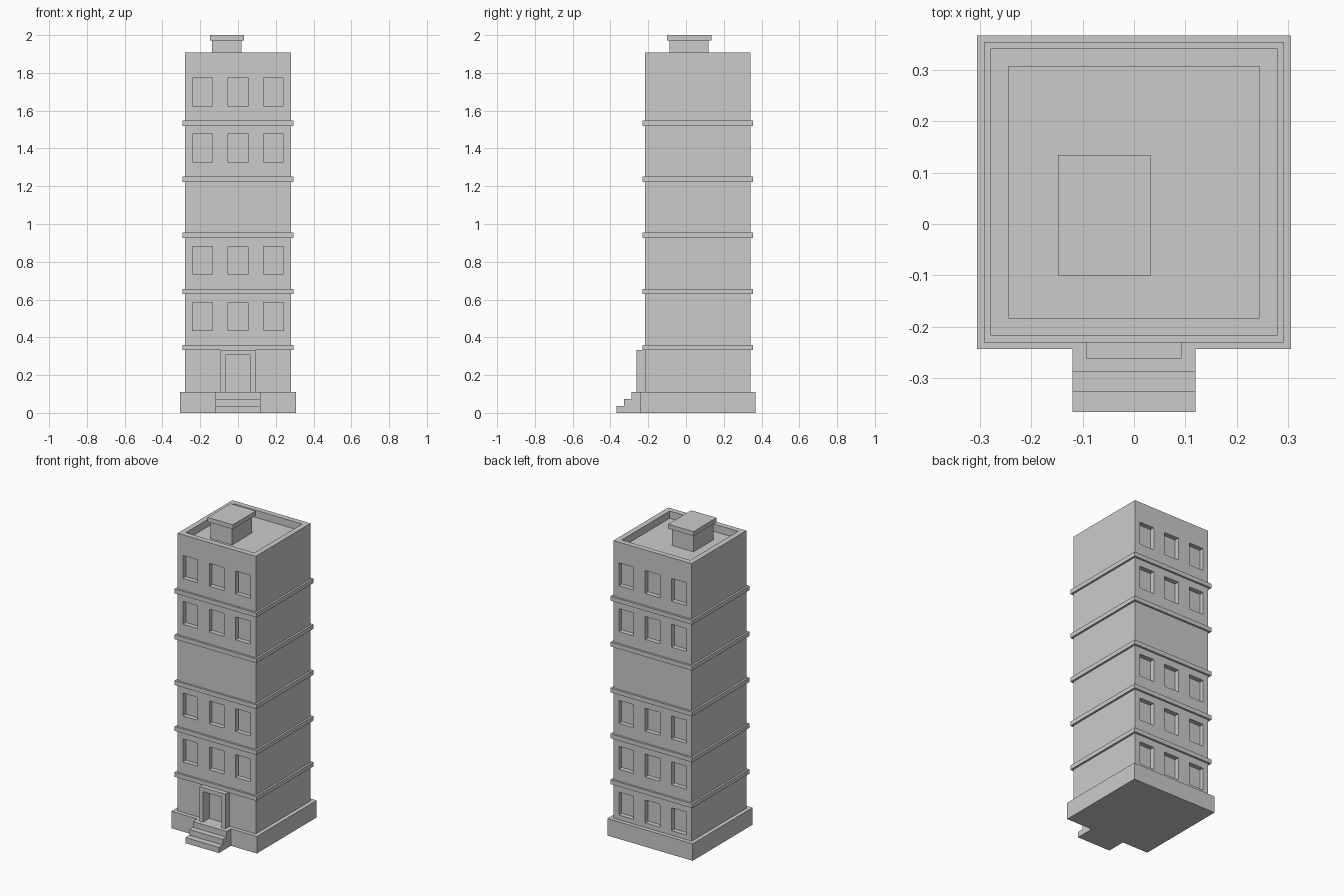
import bpy, bmesh
from mathutils import Matrix, Vector

if "Cube" in bpy.data.objects:
    bpy.data.objects.remove(bpy.data.objects["Cube"])

CY = 0.062          # centre of the tower in y
HALF = 0.28         # half width of the tower body
FLOOR = 0.297       # storey height
FRONT, BACK = CY - HALF, CY + HALF


def boxes(name, spans, cutter=False):
    """One object made of boxes given as (x0, x1, y0, y1, z0, z1)."""
    bm = bmesh.new()
    for x0, x1, y0, y1, z0, z1 in spans:
        mid = Vector((x0 + x1, y0 + y1, z0 + z1)) / 2
        size = (x1 - x0, y1 - y0, z1 - z0, 1)
        bmesh.ops.create_cube(bm, size=1, matrix=Matrix.Translation(mid) @ Matrix.Diagonal(size))
    mesh = bpy.data.meshes.new(name)
    bm.to_mesh(mesh)
    bm.free()
    ob = bpy.data.objects.new(name, mesh)
    bpy.context.collection.objects.link(ob)
    if cutter:
        ob.hide_render = True
        ob.display_type = 'WIRE'
    return ob


def square(h, z0, z1):
    return (-h, h, CY - h, CY + h, z0, z1)


def cut(ob, cutter):
    mod = ob.modifiers.new("cut", 'BOOLEAN')
    mod.operation = 'DIFFERENCE'
    mod.solver = 'EXACT'
    mod.object = cutter


# Plinth
boxes("plinth", [square(0.306, 0, 0.11)])

# Tower body with sunken roof, window and door recesses
body = boxes("tower_body", [square(HALF, 0.11, 1.907)])
recesses = [square(0.245, 1.86, 2.1)]
for floor in (0, 1, 2, 4, 5):           # the fourth storey is blank
    z = 0.14 + FLOOR * floor
    for x in (-0.189, 0, 0.189):
        recesses.append((x - 0.053, x + 0.053, BACK - 0.03, BACK + 0.05, z, z + 0.148))
        if floor:                       # the front ground floor has the door
            recesses.append((x - 0.053, x + 0.053, FRONT - 0.05, FRONT + 0.03, z, z + 0.148))
recesses.append((-0.067, 0.067, FRONT - 0.05, FRONT + 0.02, 0.05, 0.307))
cut(body, boxes("recess_cutter", recesses, cutter=True))

# Storey bands
bands = boxes("storey_bands", [square(0.293, 0.332, 0.36)])
arr = bands.modifiers.new("storeys", 'ARRAY')
arr.count = 5
arr.use_relative_offset = False
arr.use_constant_offset = True
arr.constant_offset_displace = (0, 0, FLOOR)

# Door surround: two jambs and a lintel
boxes("door_surround", [
    (-0.093, -0.067, -0.262, FRONT, 0.11, 0.307),
    (0.067, 0.093, -0.262, FRONT, 0.11, 0.307),
    (-0.093, 0.093, -0.262, FRONT, 0.307, 0.334),
])

# Entrance steps
boxes("entrance_steps", [
    (-0.12, 0.12, y, -0.244, 0.11 / 3 * i, 0.11 / 3 * (i + 1))
    for i, y in enumerate((-0.367, -0.327, -0.289))
])

# Roof hut and its cap
boxes("roof_hut", [(-0.137, 0.018, -0.088, 0.119, 1.86, 1.971)])
boxes("roof_hut_cap", [(-0.148, 0.033, -0.1, 0.135, 1.971, 2.0)])
